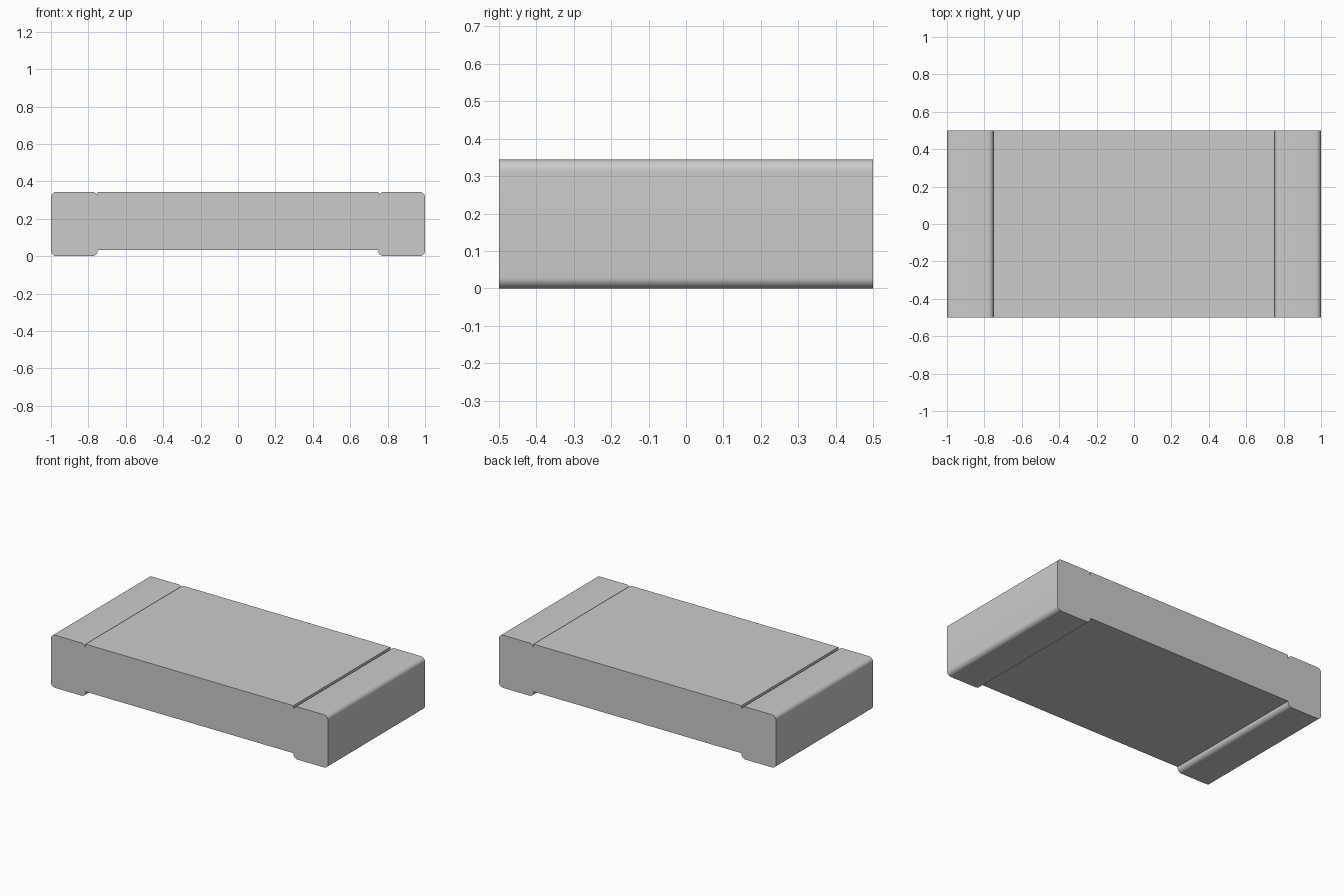
import bpy, bmesh, math

if "Cube" in bpy.data.objects:
    bpy.data.objects.remove(bpy.data.objects["Cube"])

H, T, R, HALF_W = 0.344, 0.034, 0.03, 0.5   # height, cap thickness, rounding, half width


def arc(cx, cz, start, end, n=8):
    """Points on a rounded corner, angles in degrees."""
    angles = [math.radians(start + (end - start) * i / n) for i in range(n + 1)]
    return [(cx + R * math.cos(a), cz + R * math.sin(a)) for a in angles]


def extrude_profile(name, points):
    """Extrude an XZ outline across the full width in Y."""
    bm = bmesh.new()
    face = bm.faces.new([bm.verts.new((x, -HALF_W, z)) for x, z in points])
    res = bmesh.ops.extrude_face_region(bm, geom=[face])
    verts = [v for v in res["geom"] if isinstance(v, bmesh.types.BMVert)]
    bmesh.ops.translate(bm, verts=verts, vec=(0, 2 * HALF_W, 0))
    bmesh.ops.recalc_face_normals(bm, faces=bm.faces)
    mesh = bpy.data.meshes.new(name)
    bm.to_mesh(mesh)
    bm.free()
    obj = bpy.data.objects.new(name, mesh)
    bpy.context.collection.objects.link(obj)
    bpy.ops.object.select_all(action="DESELECT")
    obj.select_set(True)
    bpy.context.view_layer.objects.active = obj
    bpy.ops.object.shade_smooth_by_angle(angle=math.radians(30))
    return obj


def slab(name, half_length, z0, z1):
    return extrude_profile(name, [(-half_length, z0), (half_length, z0),
                                  (half_length, z1), (-half_length, z1)])


# Central core and the top coating between the end caps
slab("core", 1 - T, T, H - T)
slab("top_coating", 0.75, H - T, H)

# C-shaped end caps wrapping each end of the core, with rounded outer corners
cap = (arc(0.75 + R, R, 180, 270) + arc(1 - R, R, 270, 360)
       + arc(1 - R, H - R, 0, 90) + arc(0.75 + R, H - R, 90, 180)
       + [(0.75, H - T), (1 - T, H - T), (1 - T, T), (0.75, T)])
for side, sign in (("right", 1), ("left", -1)):
    extrude_profile(side + "_end_cap", [(sign * x, z) for x, z in cap])
